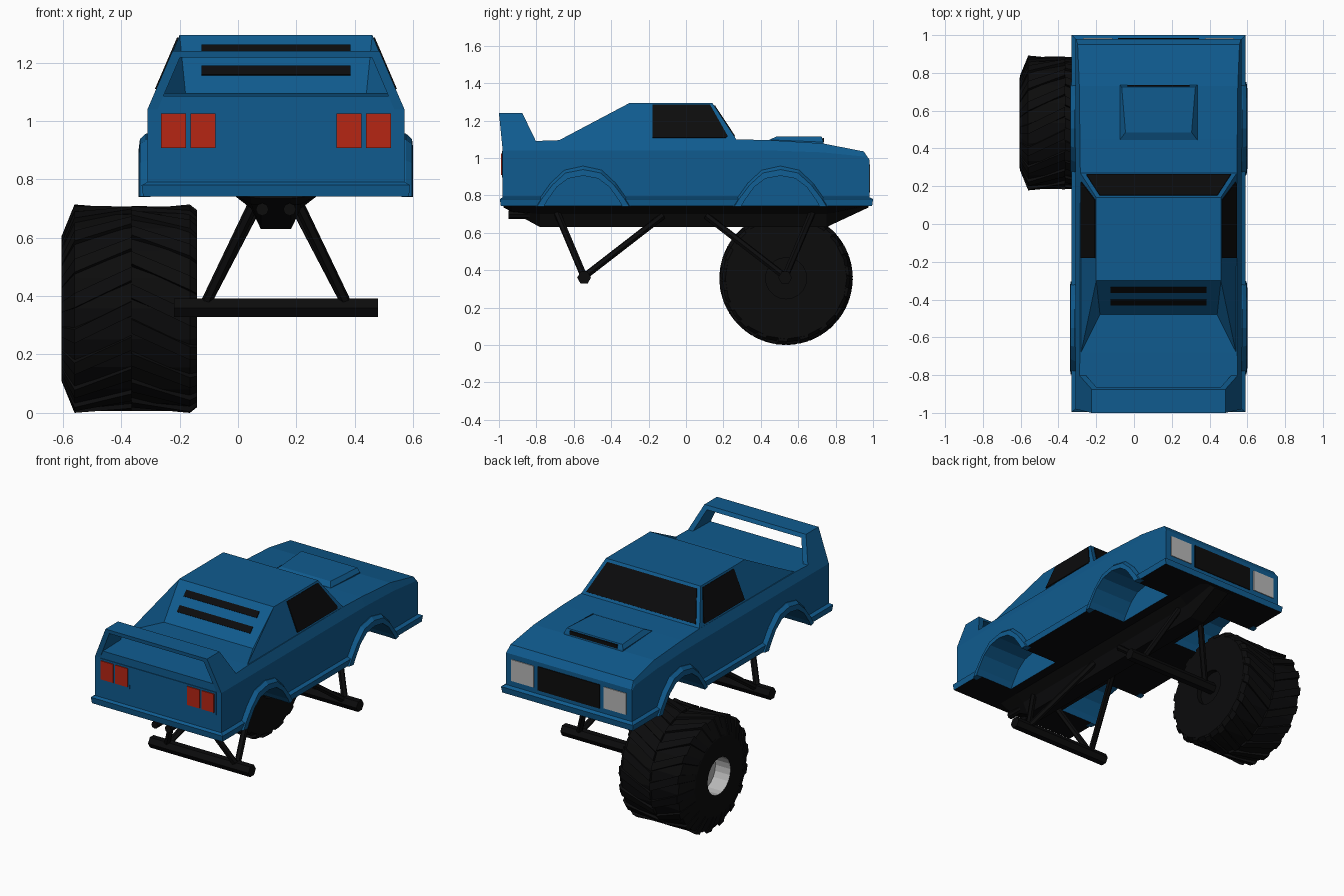
import bpy, bmesh, math
from mathutils import Vector

if "Cube" in bpy.data.objects:
    bpy.data.objects.remove(bpy.data.objects["Cube"])

CX = 0.13  # the truck's own centre line


def material(name, *rgb):
    m = bpy.data.materials.new(name)
    m.diffuse_color = (*rgb, 1)
    m.use_nodes = True
    m.node_tree.nodes["Principled BSDF"].inputs["Base Color"].default_value = m.diffuse_color
    return m


BLUE = material("body blue", 0.005, 0.105, 0.275)
BLACK = material("black", 0.0035, 0.0035, 0.0038)
RED = material("tail light red", 0.47, 0.019, 0.007)
GREY = material("light grey", 0.48, 0.48, 0.48)


def build(name, lofts, mats, rule=None, loc=(CX, 0, 0)):
    """One object from capped lofts; each loft is a list of equal-length rings."""
    bm = bmesh.new()
    for rings in lofts:
        vs = [[bm.verts.new(p) for p in ring] for ring in rings]
        n = len(vs[0])
        for a, b in zip(vs, vs[1:]):
            for i in range(n):
                j = (i + 1) % n
                bm.faces.new((a[i], a[j], b[j], b[i]))
        bm.faces.new(vs[0])
        bm.faces.new(vs[-1])
    bmesh.ops.recalc_face_normals(bm, faces=bm.faces)
    if rule:
        for f in bm.faces:
            f.material_index = rule(f)
    me = bpy.data.meshes.new(name)
    bm.to_mesh(me)
    bm.free()
    for m in mats:
        me.materials.append(m)
    ob = bpy.data.objects.new(name, me)
    ob.location = loc
    bpy.context.collection.objects.link(ob)
    return ob


def mirror(rings):
    return [[(-x, y, z) for x, y, z in r] for r in rings]


def both(lofts):
    return lofts + [mirror(l) for l in lofts]


def plate(pts, normal, t=0.005):
    n = Vector(normal).normalized() * t
    return [[Vector(p) - n * 0.6 for p in pts], [Vector(p) + n for p in pts]]


def rect_y(x0, x1, z0, z1, y):
    return [(x0, y, z0), (x1, y, z0), (x1, y, z1), (x0, y, z1)]


def rod(a, b, r, n=6):
    a, b = Vector(a), Vector(b)
    q = (b - a).to_track_quat('Z', 'Y')
    ring = [q @ Vector((r * math.cos(2 * math.pi * i / n), r * math.sin(2 * math.pi * i / n), 0)) for i in range(n)]
    return [[a + v for v in ring], [b + v for v in ring]]


def side_x(z):  # leaning upper body side
    return 0.44 - (z - 1.04) * 0.43


# Wheel arch cutter
ARCHES = (-0.55, 0.505)


def arch(half):
    return [(-d, z) for d, z in half] + [(d, z) for d, z in half[-2::-1]]


INNER = arch([(.21, .74), (.19, .775), (.14, .845), (.08, .89), (0, .905)])
OUTER = arch([(.255, .74), (.235, .78), (.175, .865), (.1, .935), (0, .957)])
MID = arch([(.245, .742), (.222, .78), (.165, .855), (.094, .92), (0, .938)])
open_poly = [(-.21, .6)] + INNER + [(.21, .6)]
cutter = build("wheel_arch_cutter", both([[[(x, c + d, z) for d, z in open_poly] for x in (.2, .6)] for c in ARCHES]), [BLUE])
cutter.hide_render = True
cutter.display_type = 'WIRE'


def cut(ob):
    m = ob.modifiers.new("wheel arches", 'BOOLEAN')
    m.operation = 'DIFFERENCE'
    m.object = cutter


# Main body, lofted from tail to nose
rings = []
for y, belt, top in ((-.98, 1.04, 1.085), (-.68, 1.04, 1.095), (.27, 1.04, 1.10), (.45, 1.04, 1.095),
                     (.73, 1.03, 1.078), (.95, 1.008, 1.035), (.98, .985, .992)):
    w = .44 - (top - belt) * .43
    rings.append([(-.44, y, .76), (.44, y, .76), (.44, y, belt), (w, y, top), (-w, y, top), (-.44, y, belt)])
cut(build("body_shell", [rings], [BLUE]))

# Sill and bumper band with black floor
rings = [[(-w, a, z), (w, a, z), (w, b, z), (-w, b, z)] for w, a, b, z in
         ((.455, -.99, .995, .742), (.46, -.995, 1.0, .78), (.438, -.978, .978, .792))]
cut(build("sill_and_floor", [rings], [BLUE, BLACK], lambda f: int(f.normal.z < -.9)))

# Flared wheel arch lips
lips = []
for c in ARCHES:
    lips.append([[(.43, c + o[0], o[1]), (.445, c + o[0], o[1]), (.466, c + m[0], m[1]),
                  (.47, c + i[0], i[1]), (.43, c + i[0], i[1])] for o, m, i in zip(OUTER, MID, INNER)])
build("wheel_arch_lips", both(lips), [BLUE])

# Cabin with rear buttresses
bm = bmesh.new()
half = [(.414, .27, 1.098), (.33, .14, 1.295), (.33, -.30, 1.295), (.31, -.48, 1.096), (.41, -.68, 1.094)]
A, B, R, W, E = [bm.verts.new(p) for p in half]
a, b, r, w, e = [bm.verts.new((-x, y, z)) for x, y, z in half]
for f in ((A, a, b, B), (B, b, r, R), (A, B, R, E), (a, e, r, b), (R, r, w, W), (R, W, E), (r, e, w), (A, E, W, w, e, a)):
    bm.faces.new(f)
bmesh.ops.recalc_face_normals(bm, faces=bm.faces)
me = bpy.data.meshes.new("cabin")
bm.to_mesh(me)
bm.free()
me.materials.append(BLUE)
cabin = bpy.data.objects.new("cabin", me)
cabin.location.x = CX
bpy.context.collection.objects.link(cabin)

# Windows and rear louvres
wind = [(s * (.414 - .084 * t - .025), .27 - .13 * t, 1.098 + .197 * t) for s, t in ((-1, .08), (1, .08), (1, .92), (-1, .92))]
build("windshield", [plate(wind, (0, .83, .55))], [BLACK])
side = [(side_x(z) - .001, y, z) for y, z in ((-.18, 1.108), (-.18, 1.284), (.128, 1.284), (.222, 1.118), (.215, 1.108))]
build("side_windows", both([plate(side, (.92, 0, .39))]), [BLACK])
slats = []
for z0, z1 in ((1.155, 1.186), (1.228, 1.258)):
    p = [(x, -.48 + (z - 1.096) * .9045, z) for x, z in ((-.255, z0), (.255, z0), (.255, z1), (-.255, z1))]
    slats.append(plate(p, (0, -.735, .678)))
build("rear_louvres", slats, [BLACK])

# Spoiler
prof = [(-.98, 1.04), (-1.0, 1.24), (-.875, 1.24), (-.80, 1.085), (-.80, 1.04)]
leg = [[(side_x(z) - d, y, z) for y, z in prof] for d in (0, .035)]
build("spoiler_legs", both([leg]), [BLUE])
wing = [[(-x, a, z), (x, a, z), (x, b, z), (-x, b, z)] for x, a, b, z in
        ((side_x(1.217), -.998, -.864, 1.217), (side_x(1.24), -1.0, -.875, 1.24))]
build("spoiler_wing", [wing], [BLUE])

# Hood scoop
build("hood_scoop", [[[(-.21, .44, 1.06), (.21, .44, 1.06), (.205, .738, 1.06), (-.205, .738, 1.06)],
                      [(-.205, .445, 1.097), (.205, .445, 1.097), (.205, .735, 1.085), (-.205, .735, 1.085)],
                      [(-.175, .485, 1.115), (.175, .485, 1.115), (.195, .725, 1.115), (-.195, .725, 1.115)]]], [BLUE])
build("scoop_opening", [plate(rect_y(-.165, .165, 1.085, 1.108, .732), (0, 1, 0))], [BLACK])

# Tail panel and lights
panel = [(-.405, .895), (-.198, .895), (-.198, .922), (.198, .922), (.198, .895), (.405, .895), (.405, 1.037), (-.405, 1.037)]
build("tail_panel", [plate([(x, -.98, z) for x, z in panel], (0, -1, 0), .004)], [BLUE])
build("tail_lights", both([plate(rect_y(x, x + .086, .908, 1.025, -.985), (0, -1, 0)) for x in (.207, .308)]), [RED])

# Nose lights and grille
build("headlights", both([plate(rect_y(.245, .4, .825, .96, .98), (0, 1, 0))]), [GREY])
build("grille", [plate(rect_y(-.215, .215, .815, .965, .98), (0, 1, 0))], [BLACK])

# Chassis keel and exhausts
keel = []
for y, zm, zb in ((-.975, .738, .735), (-.93, .715, .712), (-.78, .70, .63), (.75, .70, .63), (.975, .74, .735)):
    keel.append([(-.15, y, .75), (-.085, y, zm), (-.052, y, zb), (.052, y, zb), (.085, y, zm), (.15, y, .75)])
build("chassis_keel", [keel], [BLACK])
build("exhausts", both([rod((.047, -.95, .697), (.047, -.7, .697), .022, 8)]), [BLACK])

# Axles and suspension struts
AXLES = (-.545, .53)
build("axles", [rod((-.35, y, .36), (.35, y, .36), .037) for y in AXLES], [BLACK])
struts = []
for y, s in zip(AXLES, (-1, 1)):
    struts.append(rod((.245, y, .365), (.075, y + s * .15, .72), .019))
    struts.append(rod((.245, y, .365), (.075, y - s * .42, .69), .019))
build("suspension_struts", both(struts), [BLACK])

# The single wheel: lathed tyre with a grey hub
HUB_C = (0, .535, .357)


def polar(x, rad, ang):
    return (x, rad * math.cos(ang), rad * math.sin(ang))


N = 20
profile = [(-.5, .03), (-.5, .115), (-.605, .115), (-.605, .24), (-.56, .343), (-.365, .338), (-.165, .343),
           (-.14, .325), (-.14, .11), (-.17, .11), (-.17, .03)]
tyre = [[polar(x, rad, 2 * math.pi * i / N) for i in range(N)] for x, rad in profile]


def hub_rule(f):
    c = f.calc_center_median()
    return int(c.x < -.45 and math.hypot(c.y, c.z) < .117)


build("tyre", [tyre], [BLACK, GREY], hub_rule, HUB_C)

# Chevron tread lugs
lugs = []
K = 18
for i in range(K):
    for off, path in ((0, ((-.365, .352, 0), (-.56, .357, .27), (-.604, .25, .33))),
                      (.5, ((-.365, .352, 0), (-.165, .357, .27), (-.141, .338, .3)))):
        a0 = 2 * math.pi * (i + off) / K
        lugs.append([[polar(x, rad - .035, a0 + k - .085), polar(x, rad, a0 + k - .07),
                      polar(x, rad, a0 + k + .07), polar(x, rad - .035, a0 + k + .085)] for x, rad, k in path])
build("tread_lugs", lugs, [BLACK], None, HUB_C)
